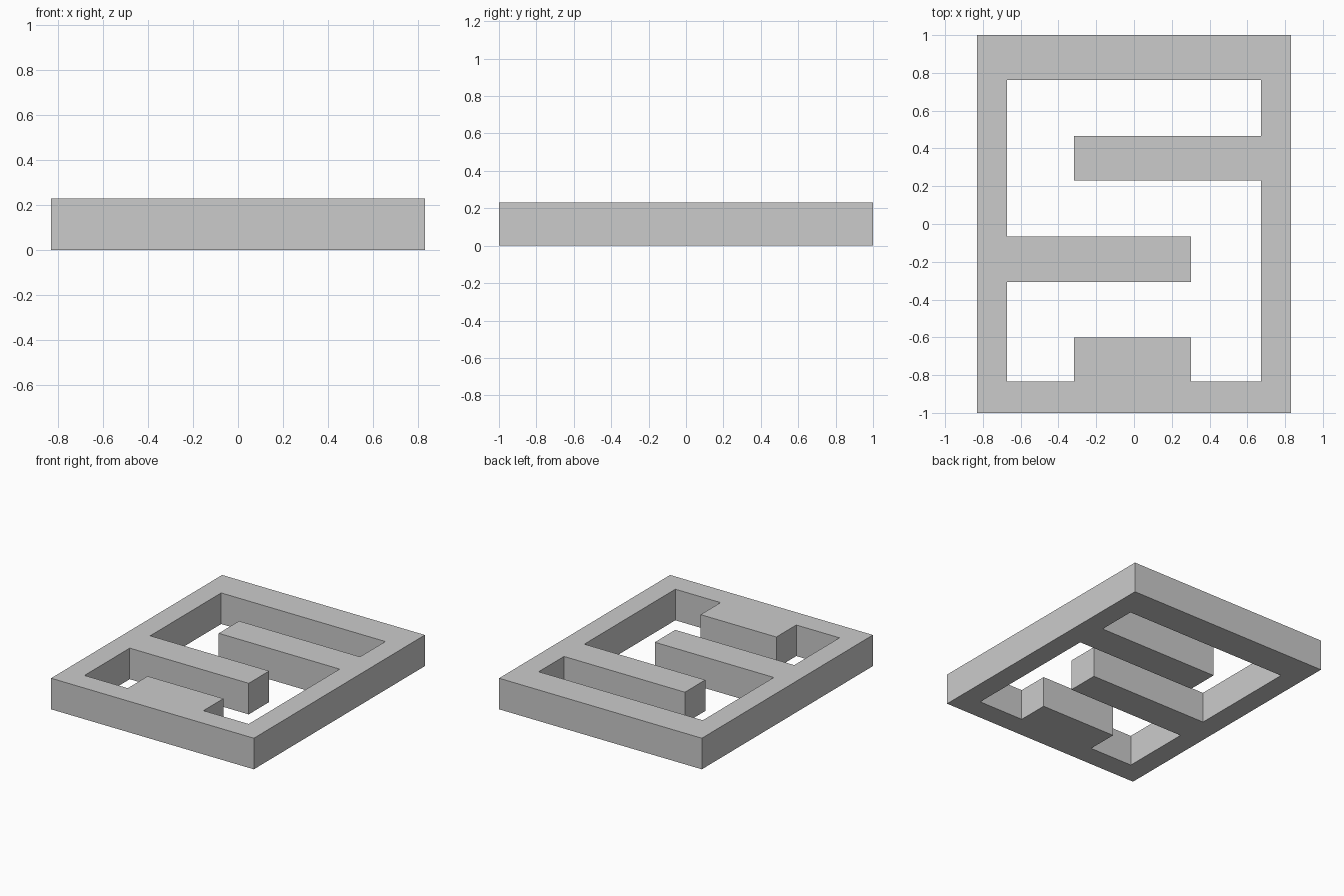
import bpy, bmesh

if "Cube" in bpy.data.objects:
    bpy.data.objects.remove(bpy.data.objects["Cube"])

HEIGHT = 0.23
X, Y = 0.83, 1.0             # half sizes of the plate
IX = 0.672                   # half width of the opening
TOP, BOTTOM = 0.763, -0.835  # opening ends
L, R = -0.318, 0.302         # free ends of the bars

# Outer rectangle, and the winding opening that leaves the bars standing
outer = [(-X, -Y), (X, -Y), (X, Y), (-X, Y)]
opening = [
    (-IX, BOTTOM), (L, BOTTOM), (L, -0.602), (R, -0.602), (R, BOTTOM), (IX, BOTTOM),
    (IX, 0.229), (L, 0.229), (L, 0.467), (IX, 0.467),            # right bar
    (IX, TOP), (-IX, TOP),
    (-IX, -0.067), (R, -0.067), (R, -0.306), (-IX, -0.306),      # left bar
]


def add_loop(bm, points):
    verts = [bm.verts.new((x, y, 0)) for x, y in points]
    return [bm.edges.new((v, verts[(i + 1) % len(verts)])) for i, v in enumerate(verts)]


# Fill between the two loops, then extrude to full height
bm = bmesh.new()
edges = add_loop(bm, outer) + add_loop(bm, opening)
bmesh.ops.triangle_fill(bm, edges=edges, use_beauty=True, use_dissolve=False)
result = bmesh.ops.extrude_face_region(bm, geom=bm.faces[:], use_keep_orig=True)
top_verts = [g for g in result["geom"] if isinstance(g, bmesh.types.BMVert)]
bmesh.ops.translate(bm, verts=top_verts, vec=(0, 0, HEIGHT))
bmesh.ops.recalc_face_normals(bm, faces=bm.faces[:])

mesh = bpy.data.meshes.new("barred_frame")
bm.to_mesh(mesh)
bm.free()
bpy.context.collection.objects.link(bpy.data.objects.new("barred_frame", mesh))
